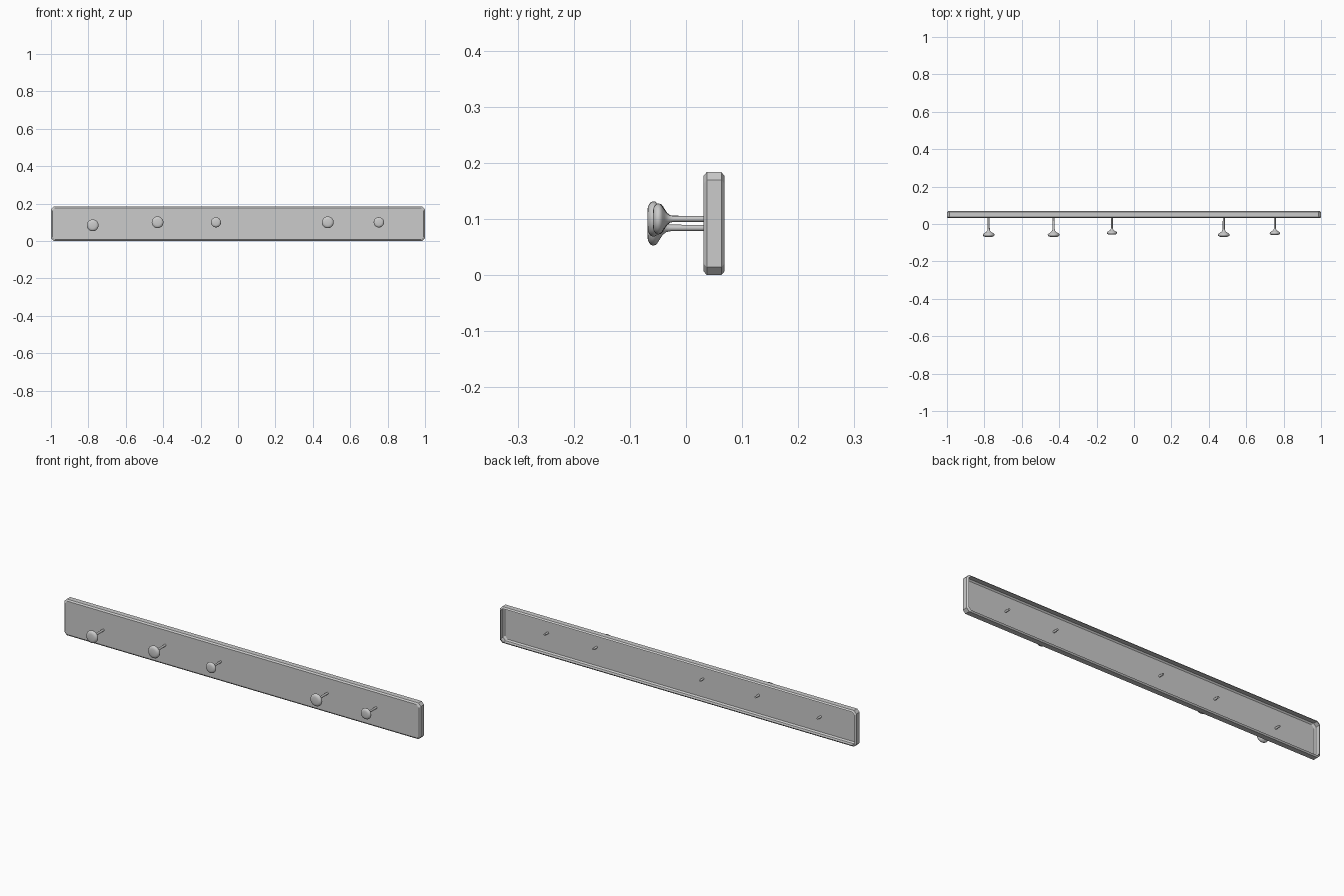
import bpy, bmesh, math

if "Cube" in bpy.data.objects:
    bpy.data.objects.remove(bpy.data.objects["Cube"])

def finish(bm, name, smooth):
    me = bpy.data.meshes.new(name)
    bmesh.ops.recalc_face_normals(bm, faces=bm.faces[:])
    bm.to_mesh(me)
    bm.free()
    ob = bpy.data.objects.new(name, me)
    bpy.context.collection.objects.link(ob)
    if smooth:
        bpy.ops.object.select_all(action='DESELECT')
        ob.select_set(True)
        bpy.context.view_layer.objects.active = ob
        bpy.ops.object.shade_smooth_by_angle(angle=math.radians(50))
    return ob

def bridge(bm, a, b):
    n = len(a)
    for i in range(n):
        bm.faces.new((a[i], a[(i + 1) % n], b[(i + 1) % n], b[i]))

# Backboard: chamfered shell, open at the back
def board_ring(bm, y, inset, c=0.014):
    w, zc, h = 1.0 - inset, 0.0917, 0.0917 - inset
    pts = [(w - c, h), (w, h - c), (w, c - h), (w - c, -h),
           (c - w, -h), (-w, c - h), (-w, h - c), (c - w, h)]
    return [bm.verts.new((x, y, zc + z)) for x, z in pts]

bm = bmesh.new()
rings = [board_ring(bm, y, i) for y, i in
         ((0.031, 0.007), (0.037, 0), (0.063, 0), (0.069, 0.007))]
for a, b in zip(rings, rings[1:]):
    bridge(bm, a, b)
bm.faces.new(rings[0])
finish(bm, "backboard", False)

# Pegs: turned mushroom knob flaring into a thin rod through the board
KNOB = [(0, 0.016), (0.0015, 0.023), (0.005, 0.029), (0.010, 0.0315),
        (0.015, 0.0305), (0.019, 0.026), (0.023, 0.019), (0.028, 0.012),
        (0.034, 0.0075), (0.042, 0.0058)]

def peg(name, x, z, y_front, s, y_end=0.057, n=20):
    bm = bmesh.new()
    prof = [(y_front + d * s, r * s) for d, r in KNOB] + [(y_end, 0.0052)]
    rings = [[bm.verts.new((x + r * math.cos(math.tau * k / n), y,
                            z + r * math.sin(math.tau * k / n)))
              for k in range(n)] for y, r in prof]
    for a, b in zip(rings, rings[1:]):
        bridge(bm, a, b)
    bm.faces.new(rings[0])
    bm.faces.new(rings[-1])
    finish(bm, name, True)

for i, (x, z, yf, s) in enumerate([(-0.777, 0.084, -0.069, 1), (-0.43, 0.1, -0.069, 1),
                                   (-0.118, 0.1, -0.057, 0.86), (0.48, 0.1, -0.069, 1),
                                   (0.753, 0.1, -0.059, 0.88)]):
    peg(f"peg_{i + 1}", x, z, yf, s)
